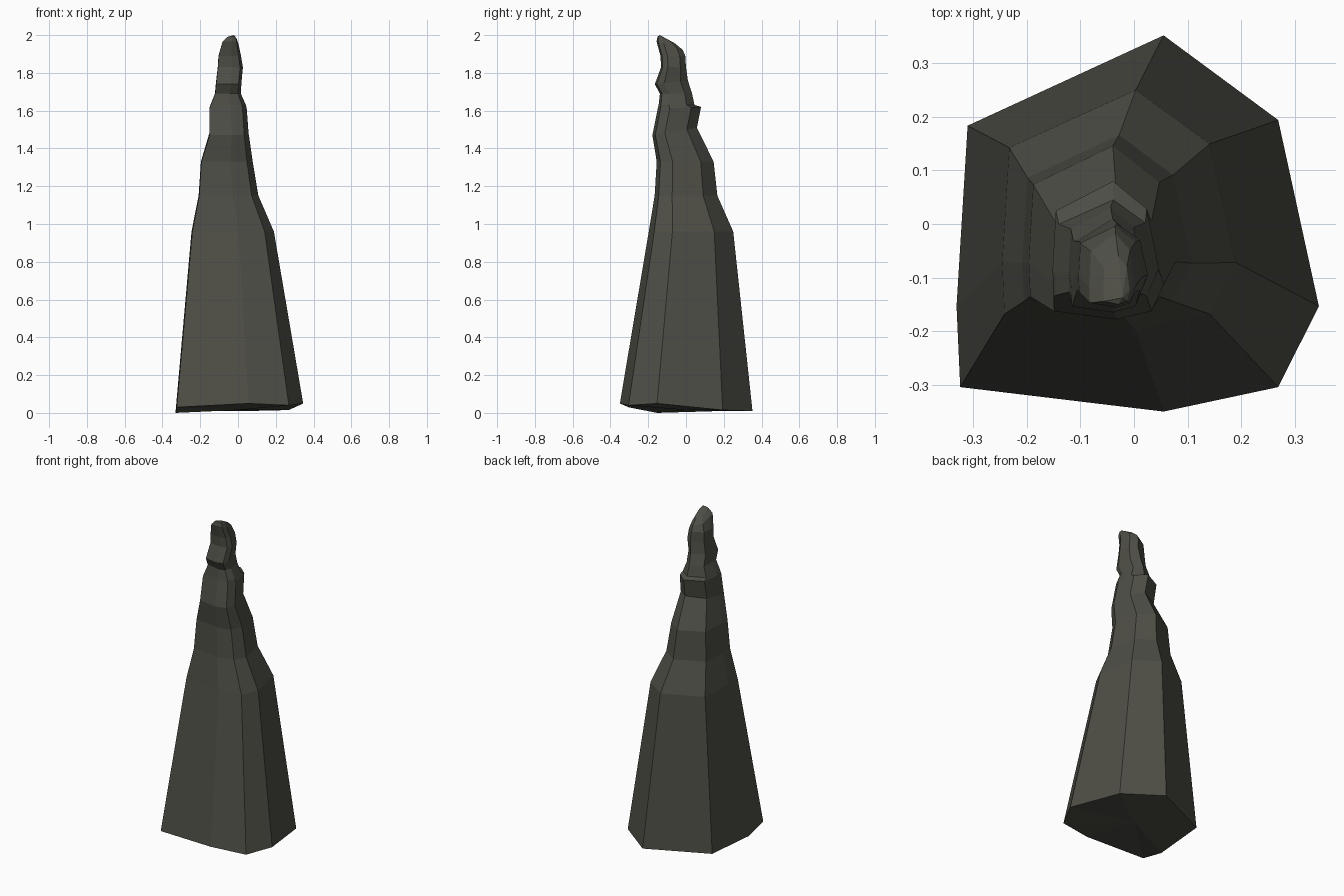
import bpy, bmesh

# Eight-sided outline, normalised to a -1..1 box (counter-clockwise from back left)
OUTLINE = [(-0.90, 0.52), (-0.96, -0.44), (-0.94, -0.87), (0.16, -1.0),
           (0.78, -0.87), (1.0, -0.44), (0.78, 0.55), (0.16, 1.0)]
# Uneven foot heights, one for each outline corner
FOOT = [0.01, 0.0, 0.03, 0.05, 0.04, 0.05, 0.015, 0.01]

# Rings up the spire: z, x min, x max, y min, y max, z rise towards the front
RINGS = [
    (0.00, -0.345, 0.345, -0.350, 0.352, 0),
    (0.96, -0.255, 0.190, -0.197, 0.250, 0),
    (1.15, -0.215, 0.108, -0.166, 0.166, 0),
    (1.33, -0.202, 0.078, -0.155, 0.146, 0),
    (1.49, -0.156, 0.056, -0.178, 0.058, -0.02),
    (1.615, -0.156, 0.046, -0.150, 0.080, -0.005),
    (1.63, -0.150, 0.042, -0.145, 0.045, 0),
    (1.69, -0.125, 0.015, -0.138, 0.032, 0),
    (1.75, -0.120, 0.018, -0.165, 0.010, -0.01),
    (1.83, -0.110, 0.026, -0.132, 0.000, 0),
    (1.89, -0.106, 0.016, -0.135, -0.004, 0),
    (1.945, -0.085, 0.002, -0.156, -0.018, 0.022),
    (1.975, -0.058, -0.008, -0.150, -0.060, 0.018),
]

rock = bpy.data.materials.new("dark olive stone")
rock.diffuse_color = (0.075, 0.075, 0.061, 1)

bm = bmesh.new()
rings = []
for level, (z, x0, x1, y0, y1, rise) in enumerate(RINGS):
    cx, cy, hx, hy = (x0 + x1) / 2, (y0 + y1) / 2, (x1 - x0) / 2, (y1 - y0) / 2
    rings.append([bm.verts.new((cx + hx * u, cy + hy * v,
                                z - rise * v + (FOOT[i] if level == 0 else 0)))
                  for i, (u, v) in enumerate(OUTLINE)])

# Spire walls
n = len(OUTLINE)
for a, b in zip(rings, rings[1:]):
    for i in range(n):
        j = (i + 1) % n
        bm.faces.new((a[i], a[j], b[j], b[i]))

# Pointed tip near the front, and underside fan
tip = bm.verts.new((-0.022, -0.138, 2.0))
base = bm.verts.new((0.0, 0.0, 0.015))
for i in range(n):
    j = (i + 1) % n
    bm.faces.new((rings[-1][i], rings[-1][j], tip))
    bm.faces.new((rings[0][j], rings[0][i], base))

bmesh.ops.recalc_face_normals(bm, faces=bm.faces)
mesh = bpy.data.meshes.new("rock_spire")
bm.to_mesh(mesh)
bm.free()
mesh.materials.append(rock)
bpy.context.collection.objects.link(bpy.data.objects.new("rock_spire", mesh))
